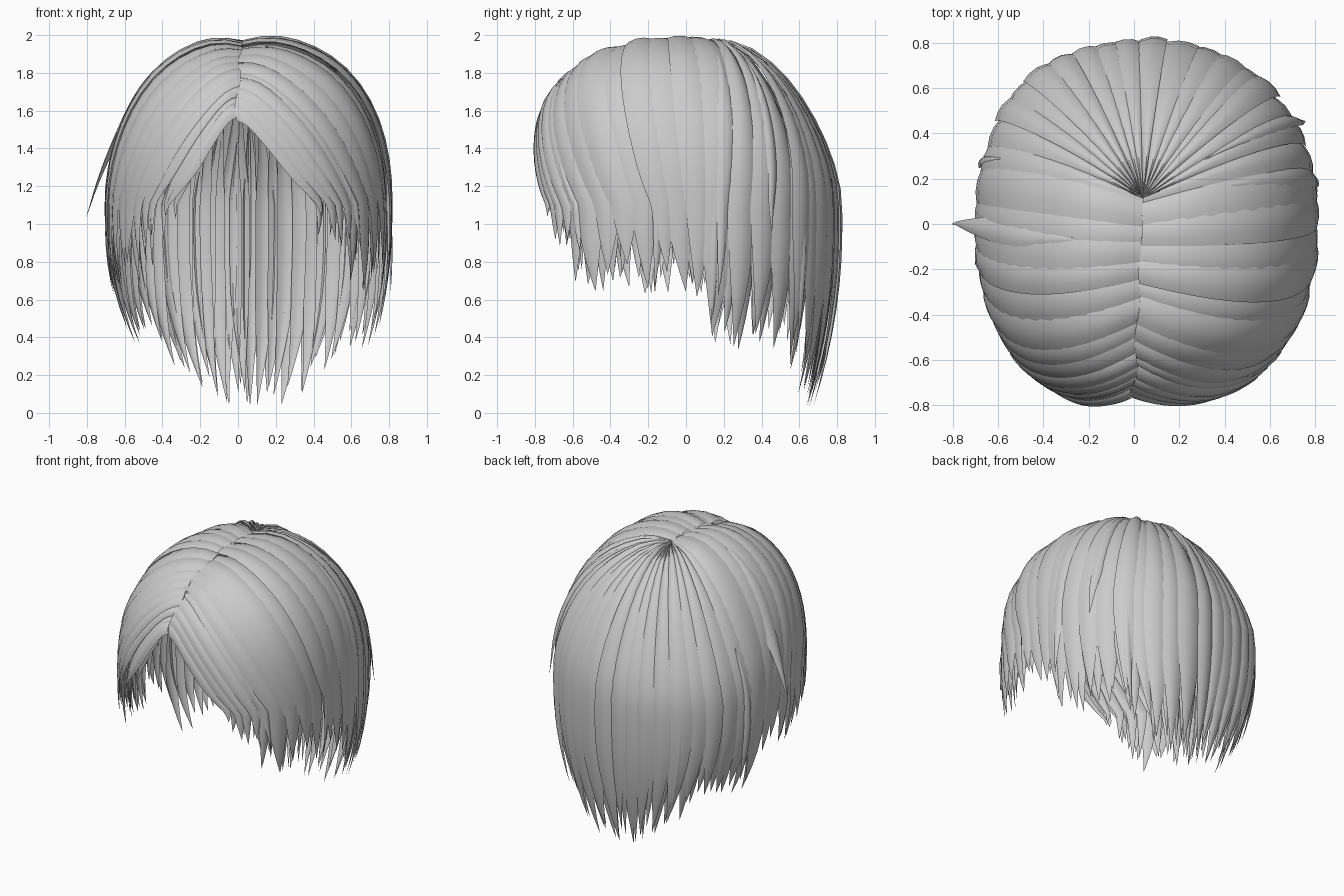
import bpy, bmesh, math, random
from mathutils import Vector

if "Cube" in bpy.data.objects:
    bpy.data.objects.remove(bpy.data.objects["Cube"])

random.seed(11)
CX, A, B, EQ, TOP = 0.04, 0.76, 0.81, 1.10, 0.89  # dome centre, radii, brow height, dome height
FRONT, CROWN = 27, 107                            # azimuth of first lock, azimuth where roots reach the crown
HEM = [(27, 1.0), (38, .84), (50, .64), (98, .6), (101, .34), (130, .32), (144, .12), (158, .02), (181, .01)]

hair = bpy.data.materials.new("grey hair")
hair.diffuse_color = (0.6, 0.6, 0.6, 1)
hair.use_nodes = True
hair.node_tree.nodes["Principled BSDF"].inputs["Base Color"].default_value = hair.diffuse_color


def hem(phi):
    """Height of the lock tips around the head."""
    phi = min(max(abs(phi), FRONT), 180)
    for (a, za), (b, zb) in zip(HEM, HEM[1:]):
        if phi <= b:
            return za + (zb - za) * (phi - a) / (b - a)


def dome(d, lift):
    """Project a unit direction on the rounded-box skull, narrower on the -x side."""
    h = (abs(d.x) ** 2.3 + abs(d.y) ** 2.3) ** (1 / 2.3)
    n = 2.3 - 0.6 * d.y + (0.4 if d.x < 0 else 0.1) * min(d.x, 0.6)
    r = (h ** n + abs(d.z) ** n) ** (-1 / n) + lift
    a = A if d.x > 0 else A - 0.025
    return Vector((CX + a * r * d.x, B * r * d.y, EQ + TOP * r * d.z))


def hair_point(phi, side, s, tip, lift):
    """Point on the hair surface: s runs from the parting (0) over the dome to the tip (1)."""
    t = (phi - FRONT) / (CROWN - FRONT)
    el = math.radians(31 + 67 * min(t, 1))
    root = Vector((0, -math.cos(el), math.sin(el)))
    az = math.radians(phi)
    out = Vector((side * math.sin(az), -math.cos(az), 0))
    w = root.angle(out)
    arc = w * 0.85
    dist = s * (arc + EQ - tip)
    k = min(dist / arc, 1)
    d = (root * math.sin((1 - k) * w) + out * math.sin(k * w)) / math.sin(w)
    p = dome(d, lift)
    # parting sits in a shallow groove, slightly off centre and winding
    near = max(0, 1 - k * 5)
    p.z -= 0.035 * near ** 2
    p.x -= (0.045 + 0.015 * math.sin(phi * 0.25)) * (1 - k) * (1 - min(max(t, 0), 1))
    if dist > arc:                                   # hanging part curls inwards
        p.z -= dist - arc
        low = max(0, 0.97 - p.z) ** 2
        p.x = CX + (p.x - CX) * (1 - (0.32 if side > 0 else 0.5) * low)
        p.y *= 1 - 0.2 * low
    return p


def add_lock(bm, phi, side, half, tip, lift, flick=0.0, start=0.0, taper=0.6, rows=18):
    """A tapering curved strip, one edge overlapping its neighbour."""
    sway = random.uniform(-2.5, 2.5)
    cols = (-1, -0.5, 0, 0.5, 1)
    grid = []
    for i in range(rows + 1):
        s = start + (1 - start) * i / rows
        u = max(0, (s - taper) / (1 - taper))
        thin = 1 - u ** 1.6
        if start:
            thin *= min(1, 0.1 + 4 * (s - start))
        row = []
        for v in cols:
            a = phi + v * half * thin + sway * u * u
            bulge = lift + thin * (0.012 * (1 - 2 * v * v) - 0.015 * v) + flick * u * u
            row.append(bm.verts.new(hair_point(a, side, s, tip, bulge)))
        grid.append(row)
    for r0, r1 in zip(grid, grid[1:]):
        for j in range(len(cols) - 1):
            q = (r0[j], r0[j + 1], r1[j + 1], r1[j])
            bm.faces.new(q if side > 0 else q[::-1])


def finish(name, bm):
    bmesh.ops.remove_doubles(bm, verts=bm.verts, dist=0.0006)
    me = bpy.data.meshes.new(name)
    bm.to_mesh(me)
    bm.free()
    me.materials.append(hair)
    ob = bpy.data.objects.new(name, me)
    bpy.context.collection.objects.link(ob)
    bpy.ops.object.select_all(action='DESELECT')
    ob.select_set(True)
    bpy.context.view_layer.objects.active = ob
    bpy.ops.object.shade_smooth_by_angle(angle=math.radians(50))


def layer(name, side, lo, hi, count, half, lift, spread, start=0.0, taper=0.6):
    """A row of locks between two azimuths."""
    bm = bmesh.new()
    for i in range(count):
        phi = lo + (hi - lo) * (i + 0.5) / count + random.uniform(-1, 1)
        tip = hem(phi) + random.uniform(0, spread)
        add_lock(bm, phi, side, half * random.uniform(0.9, 1.2), tip,
                 lift + random.uniform(-0.012, 0.012), 0, start, taper)
    finish(name, bm)


for side, word in ((1, "left"), (-1, "right")):
    # broad outer locks
    layer(f"fringe_{word}", side, FRONT + 1, 50, 5, 4.0, 0.012, 0.15, 0, 0.55)
    layer(f"side_hair_{word}", side, 50, 99, 7, 5.4, 0.005, 0.16, 0, 0.66)
    layer(f"back_hair_{word}", side, 99, 181, 10, 6.0, 0.0, 0.2, 0, 0.66)
    # narrow locks beneath fill the gaps and fray the hem
    layer(f"under_fringe_{word}", side, 31, 52, 4, 3.2, -0.08, 0.15, 0.1, 0.6)
    layer(f"under_side_{word}", side, 44, 99, 11, 3.6, -0.03, 0.18, 0.3, 0.68)
    layer(f"under_back_{word}", side, 99, 181, 15, 3.8, -0.025, 0.16, 0.3, 0.74)
    # thin surface wisps
    bm = bmesh.new()
    for i in range(4):
        phi = 45 + 32 * i + random.uniform(-8, 8)
        add_lock(bm, phi, side, 2.4, hem(phi) + random.uniform(0, 0.25), 0.012, 0.01,
                 random.uniform(0.45, 0.6), 0.7, 10)
    finish(f"wisps_{word}", bm)

# stray locks flicking away from the head
bm = bmesh.new()
for phi, side, tip, flick in ((91, -1, 1.03, .14), (104, 1, .62, .05), (122, 1, .95, .05)):
    add_lock(bm, phi, side, 3.2, tip, 0.012, flick, 0.25)
finish("stray_locks", bm)
